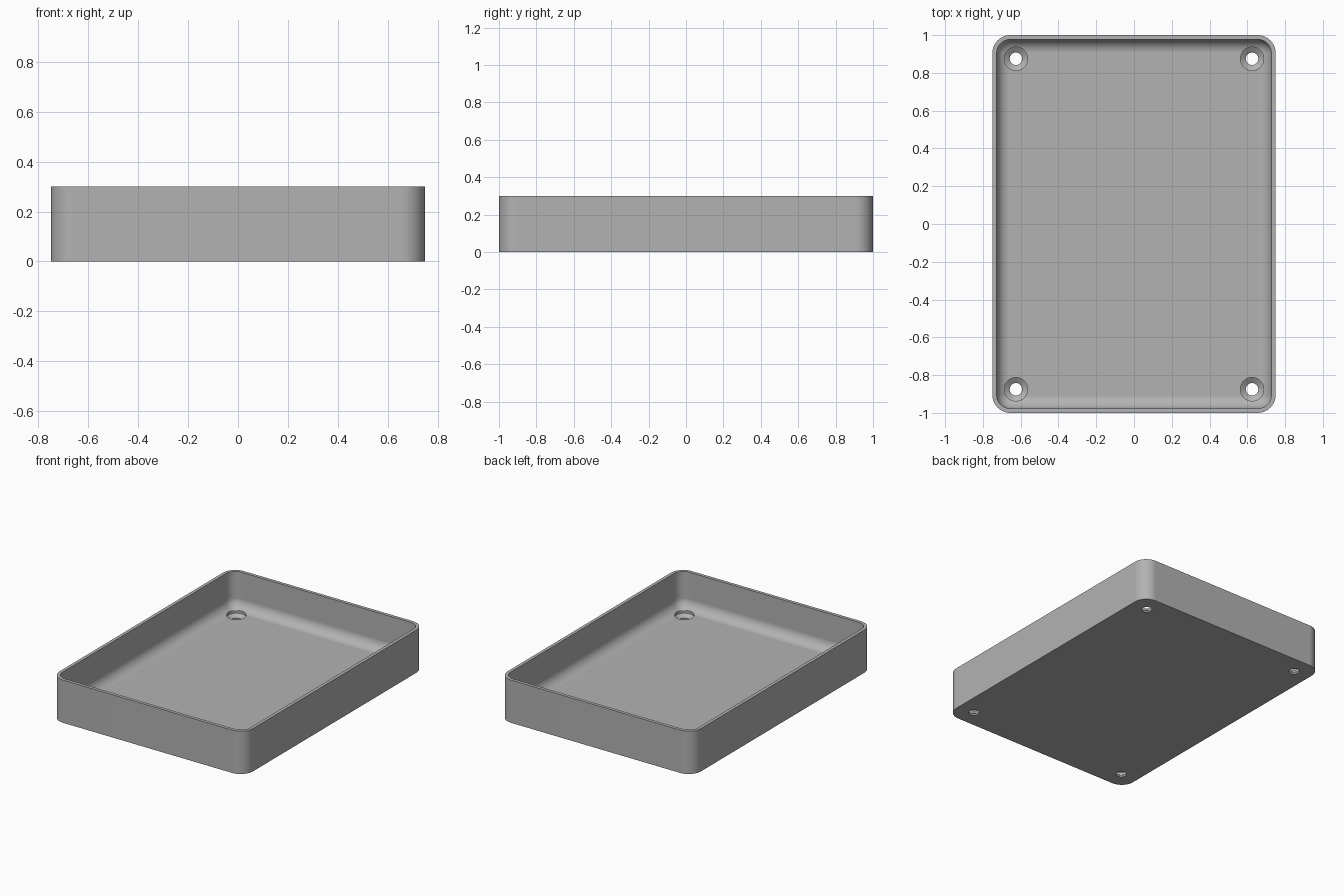
import bpy, bmesh, math

cube = bpy.data.objects.get("Cube")
if cube:
    bpy.data.objects.remove(cube, do_unlink=True)

HALF_X, HALF_Y, HEIGHT = 0.75, 1.0, 0.3
WALL, FLOOR = 0.023, 0.045
CORNER, FILLET = 0.095, 0.07
STEPS = 10

grey = bpy.data.materials.new("plain grey")
grey.use_nodes = True
colour = (0.45, 0.45, 0.45, 1)
grey.diffuse_color = colour
grey.node_tree.nodes["Principled BSDF"].inputs["Base Color"].default_value = colour


def rounded_loop(bm, inset, z):
    """Ring of vertices round a rounded rectangle, inset from the outline."""
    r = max(CORNER - inset, 0.002)
    cx, cy = HALF_X - inset - r, HALF_Y - inset - r
    ring = []
    for q, (sx, sy) in enumerate([(1, 1), (-1, 1), (-1, -1), (1, -1)]):
        for i in range(STEPS + 1):
            a = (q + i / STEPS) * math.pi / 2
            ring.append(bm.verts.new((sx * cx + r * math.cos(a),
                                      sy * cy + r * math.sin(a), z)))
    return ring


def skin(bm, rings):
    """Close a stack of rings into a solid."""
    for a, b in zip(rings, rings[1:]):
        n = len(a)
        for i in range(n):
            j = (i + 1) % n
            bm.faces.new((a[i], a[j], b[j], b[i]))
    bm.faces.new(rings[0])
    bm.faces.new(rings[-1])


def make_object(bm, name):
    bmesh.ops.recalc_face_normals(bm, faces=bm.faces)
    mesh = bpy.data.meshes.new(name)
    bm.to_mesh(mesh)
    bm.free()
    mesh.materials.append(grey)
    obj = bpy.data.objects.new(name, mesh)
    bpy.context.collection.objects.link(obj)
    return obj


# Tray: outer wall, flat rim, inner wall, then a fillet down to the floor
profile = [(0, 0), (0, HEIGHT), (WALL, HEIGHT)]
for i in range(STEPS + 1):
    a = i / STEPS * math.pi / 2
    profile.append((WALL + FILLET * (1 - math.cos(a)),
                    FLOOR + FILLET * (1 - math.sin(a))))
bm = bmesh.new()
skin(bm, [rounded_loop(bm, inset, z) for inset, z in profile])
tray = make_object(bm, "tray")

# Countersunk screw holes in the four corners
hole_profile = [(0.033, -0.05), (0.033, 0.012), (0.062, 0.032), (0.062, 0.15)]
bm = bmesh.new()
for sx in (-1, 1):
    for sy in (-1, 1):
        rings = []
        for r, z in hole_profile:
            angles = [k * math.tau / 40 for k in range(40)]
            rings.append([bm.verts.new((sx * 0.625 + r * math.cos(a),
                                        sy * 0.875 + r * math.sin(a), z))
                          for a in angles])
        skin(bm, rings)
cutter = make_object(bm, "screw_hole_cutter")
cutter.hide_render = True

bpy.context.view_layer.objects.active = tray
tray.select_set(True)
cut = tray.modifiers.new("screw holes", "BOOLEAN")
cut.object = cutter
cut.operation = "DIFFERENCE"
cut.solver = "EXACT"
bpy.ops.object.modifier_apply(modifier=cut.name)
bpy.data.objects.remove(cutter, do_unlink=True)

# Smooth curves with sharp rims, and flat shading across the large faces
bpy.ops.object.shade_smooth_by_angle(angle=math.radians(30))
weighted = tray.modifiers.new("even shading", "WEIGHTED_NORMAL")
weighted.keep_sharp = True
